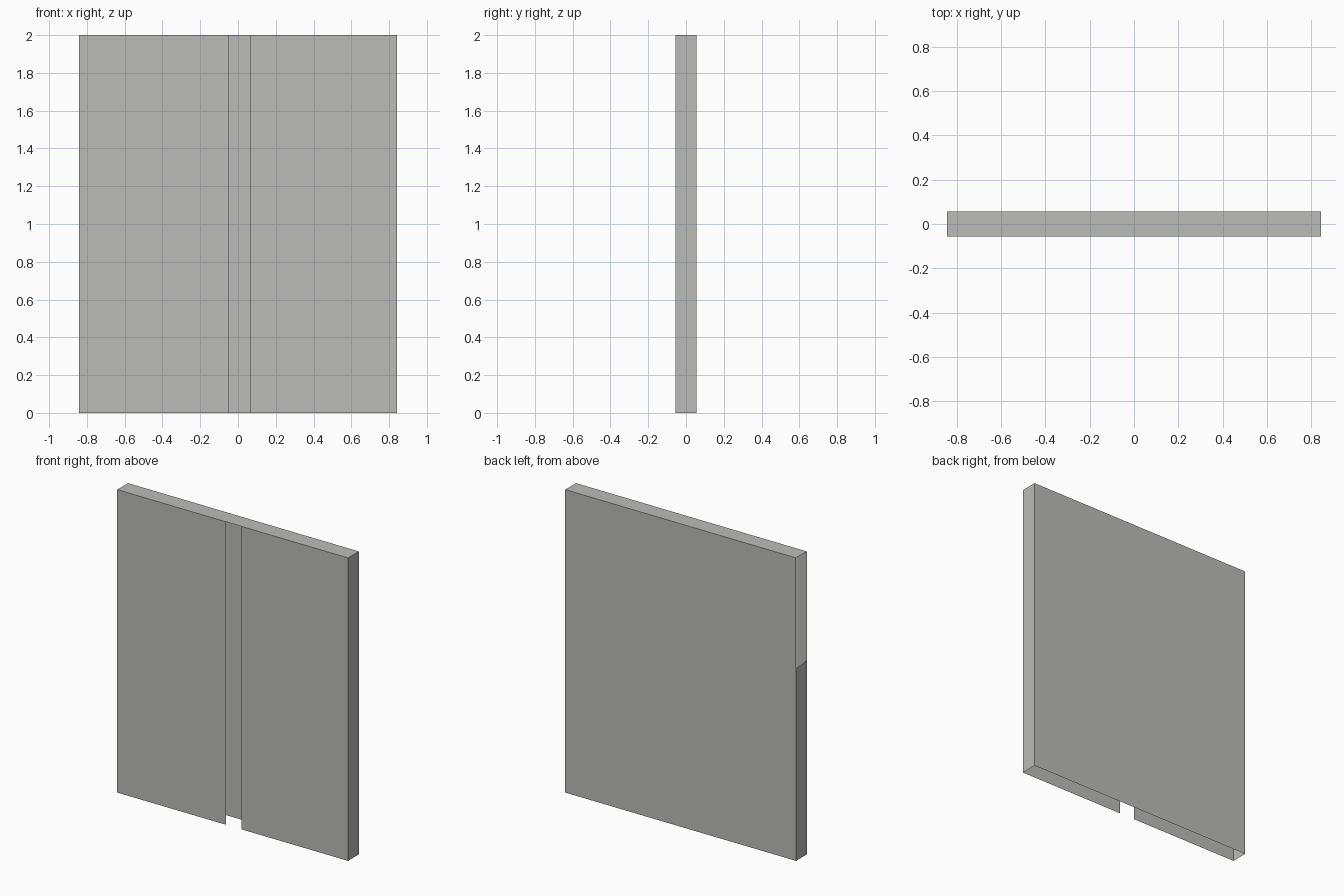
import bpy

if "Cube" in bpy.data.objects:
    bpy.data.objects.remove(bpy.data.objects["Cube"])

# One flat grey for the whole hollow slab
grey = bpy.data.materials.new("warm grey")
grey.diffuse_color = (0.5, 0.5, 0.485, 1.0)
grey.use_nodes = True
grey.node_tree.nodes["Principled BSDF"].inputs["Base Color"].default_value = grey.diffuse_color

X, Y, H = 0.843, 0.056, 2.0        # half width, half depth, height
GAP_L, GAP_R = -0.047, 0.064       # open slot in the front
END_BACK, END_FRONT = 1.27, 1.28   # height of the left end plate


def sheet(name, corners):
    """One thin flat panel, corners counter-clockwise seen from outside."""
    mesh = bpy.data.meshes.new(name)
    mesh.from_pydata(corners, [], [tuple(range(len(corners)))])
    mesh.materials.append(grey)
    obj = bpy.data.objects.new(name, mesh)
    bpy.context.collection.objects.link(obj)
    return obj


# Front panels on either side of the open slot
for name, a, b in (("front_left_panel", -X, GAP_L), ("front_right_panel", GAP_R, X)):
    sheet(name, [(a, -Y, 0), (b, -Y, 0), (b, -Y, H), (a, -Y, H)])

# Full back panel
sheet("back_panel", [(X, Y, 0), (-X, Y, 0), (-X, Y, H), (X, Y, H)])

# Right end is full height, left end is open in its upper part
sheet("right_end", [(X, -Y, 0), (X, Y, 0), (X, Y, H), (X, -Y, H)])
sheet("left_end", [(-X, Y, 0), (-X, -Y, 0), (-X, -Y, END_FRONT), (-X, Y, END_BACK)])

# Top cover; the bottom stays open
sheet("top_cover", [(-X, -Y, H), (X, -Y, H), (X, Y, H), (-X, Y, H)])
